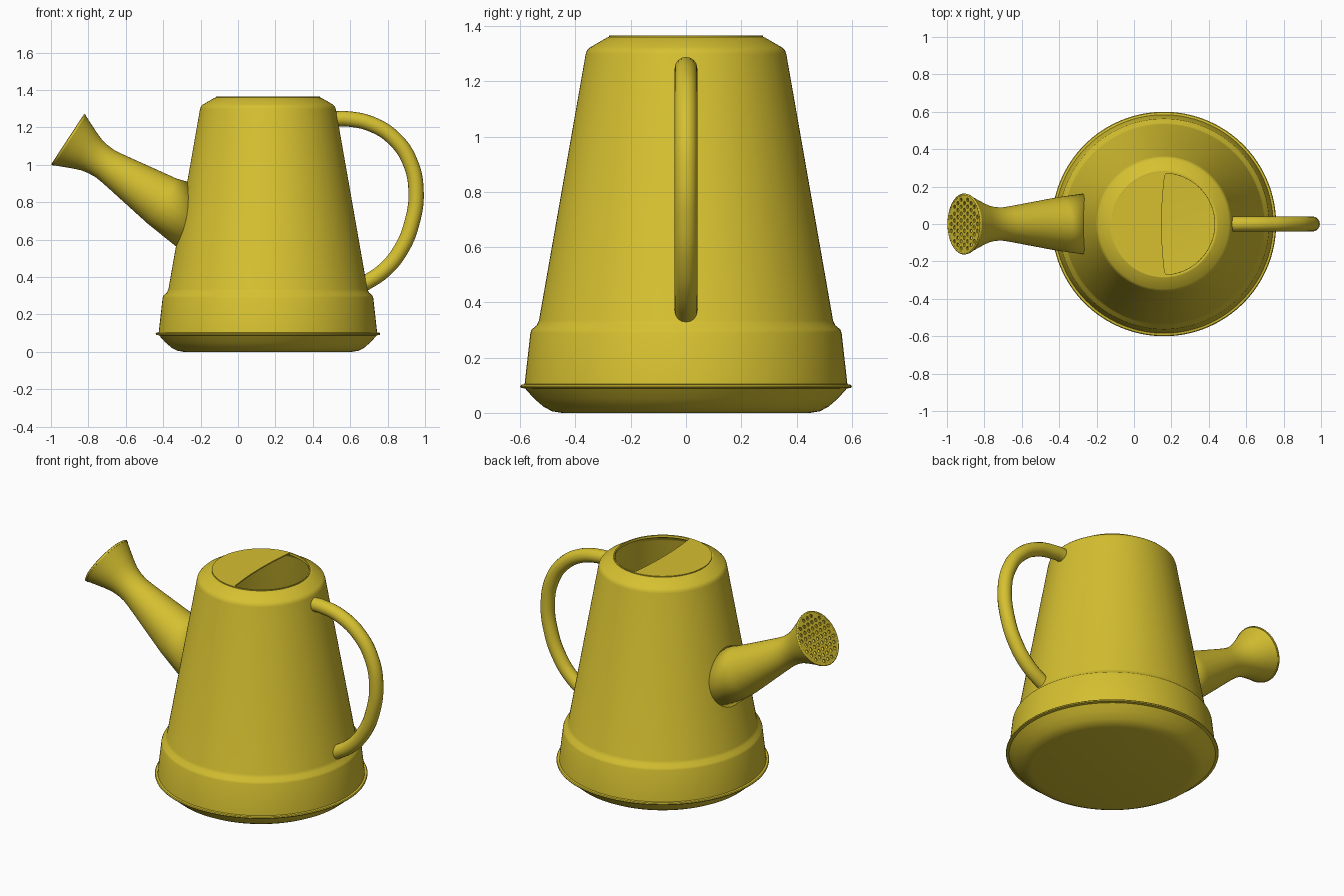
import bpy, bmesh, math
from mathutils import Vector, Matrix

if "Cube" in bpy.data.objects:
    bpy.data.objects.remove(bpy.data.objects["Cube"])

GOLD = (0.67, 0.53, 0.03, 1)
gold = bpy.data.materials.new("golden yellow")
gold.use_nodes = True
gold.diffuse_color = GOLD
gold.node_tree.nodes["Principled BSDF"].inputs["Base Color"].default_value = GOLD

CX = 0.16                                   # body axis
TOP_R, TOP_Z = 0.275, 1.362                 # lid rim
AXIS = Vector((-0.837, 0, 0.548)).normalized()
ROSE = Vector((-0.908, 0, 1.135))           # centre of the sprinkler face


def finish(ob, matrix, angle=30):
    """Place, colour and smooth one part."""
    ob.matrix_world = matrix
    ob.data.materials.clear()
    ob.data.materials.append(gold)
    bpy.ops.object.select_all(action="DESELECT")
    ob.select_set(True)
    bpy.context.view_layer.objects.active = ob
    if ob.type == "CURVE":
        bpy.ops.object.convert(target="MESH")
        ob = bpy.context.object
    bpy.ops.object.shade_smooth_by_angle(angle=math.radians(angle))
    return ob


def lathe(name, profile, matrix, segments=96, wall=0.012, fit=None):
    """Revolve (radius, height) points, then give the skin a thickness."""
    bm = bmesh.new()
    rings = []
    for r, z in profile:
        rings.append([bm.verts.new((r * math.cos(a), r * math.sin(a), z))
                      for a in (math.tau * i / segments for i in range(segments))])
    for low, high in zip(rings, rings[1:]):
        for i in range(segments):
            j = (i + 1) % segments
            bm.faces.new((low[i], low[j], high[j], high[i]))
    if fit:
        fit(rings[0], matrix)
    bmesh.ops.remove_doubles(bm, verts=bm.verts, dist=0.0001)
    mesh = bpy.data.meshes.new(name)
    bm.to_mesh(mesh)
    bm.free()
    ob = bpy.data.objects.new(name, mesh)
    bpy.context.collection.objects.link(ob)
    finish(ob, matrix)
    mod = ob.modifiers.new("wall", "SOLIDIFY")
    mod.thickness, mod.offset = wall, -1
    return ob


def circle(r, n, x=0, y=0):
    return [(x + r * math.cos(math.tau * i / n), y + r * math.sin(math.tau * i / n))
            for i in range(n)]


def plate(name, outlines, matrix, half_thickness):
    """Flat sheet; outlines after the first become openings."""
    curve = bpy.data.curves.new(name, "CURVE")
    curve.dimensions, curve.fill_mode = "2D", "BOTH"
    curve.extrude = half_thickness
    for pts in outlines:
        s = curve.splines.new("POLY")
        s.points.add(len(pts) - 1)
        for p, (x, y) in zip(s.points, pts):
            p.co = (x, y, 0, 1)
        s.use_cyclic_u = True
    ob = bpy.data.objects.new(name, curve)
    bpy.context.collection.objects.link(ob)
    return finish(ob, matrix)


# Body: rounded foot, thin seam, base band and tapering wall
body_profile = [(0, 0), (0.45, 0), (0.485, 0.006), (0.515, 0.022), (0.55, 0.052),
                (0.582, 0.088), (0.598, 0.091), (0.6, 0.097), (0.596, 0.102),
                (0.584, 0.104), (0.563, 0.29), (0.558, 0.302), (0.54, 0.317),
                (0.532, 0.335), (0.363, 1.298), (0.358, 1.312), (0.348, 1.322),
                (0.288, 1.357), (TOP_R, TOP_Z)]
body_matrix = Matrix.Translation((CX, 0, 0))
lathe("body", body_profile, body_matrix, 128)

# Lid: disc with a D-shaped filling opening on the handle side
R = TOP_R - 0.004
arc = [(R * math.cos(a), R * math.sin(a))
       for a in (math.radians(-80 + 160 * i / 48) for i in range(49))]
corner = [(0.025, 0.277), (0.01, 0.272), (0.003, 0.255)]
bow = [(-0.012 + 0.014 * (y / 0.24) ** 2, y)
       for y in (0.24 - 0.48 * i / 16 for i in range(17))]
opening = arc + [(x, min(y, R - 0.002)) for x, y in corner] + bow
opening += [(x, -min(y, R - 0.002)) for x, y in reversed(corner)]
plate("lid", [circle(TOP_R + 0.003, 128), opening],
      Matrix.Translation((CX, 0, TOP_Z)), 0.004)


# Spout: flared tube whose lower end follows the body wall
def meet_body(ring, matrix):
    for v in ring:
        for _ in range(400):
            p = matrix @ v.co
            wall = 0.532 - (p.z - 0.335) * 0.1755
            if math.hypot(p.x - CX, p.y) >= wall - 0.008:
                break
            v.co.z += 0.001


LENGTH = 0.85
turn = AXIS.to_track_quat("Z", "Y").to_matrix().to_4x4()
spout_matrix = Matrix.Translation(ROSE - AXIS * LENGTH) @ turn
spout_profile = [(0.163, 0.85), (0.143, 0.6), (0.121, 0.46), (0.102, 0.34),
                 (0.093, 0.28), (0.088, 0.235), (0.091, 0.19), (0.099, 0.15),
                 (0.116, 0.105), (0.14, 0.05), (0.158, 0.01), (0.163, 0)]
lathe("spout", [(r, LENGTH - t) for r, t in spout_profile], spout_matrix,
      64, 0.008, meet_body)

# Sprinkler face: hexagonal grid of small holes
STEP = 0.037
holes = []
for row in range(-4, 5):
    for col in range(-5, 6):
        x, y = (col + 0.5 * (row % 2)) * STEP, row * STEP * 0.866
        if math.hypot(x, y) < 0.138:
            holes.append(circle(0.0105, 12, x, y))
plate("sprinkler_face", [circle(0.161, 64)] + holes,
      Matrix.Translation(ROSE - AXIS * 0.005) @ turn, 0.004)

# Handle: round tube bent from the shoulder down to the base band
path = [(0.51, 1.245), (0.58, 1.246), (0.72, 1.215), (0.84, 1.135), (0.92, 1.015),
        (0.952, 0.86), (0.93, 0.69), (0.87, 0.545), (0.78, 0.435), (0.655, 0.352)]
curve = bpy.data.curves.new("handle", "CURVE")
curve.dimensions = "3D"
curve.bevel_depth, curve.bevel_resolution = 0.041, 6
curve.use_fill_caps = True
spline = curve.splines.new("BEZIER")
spline.bezier_points.add(len(path) - 1)
for p, (x, z) in zip(spline.bezier_points, path):
    p.co = (x, 0, z)
    p.handle_left_type = p.handle_right_type = "AUTO"
handle = bpy.data.objects.new("handle", curve)
bpy.context.collection.objects.link(handle)
finish(handle, Matrix.Identity(4))
